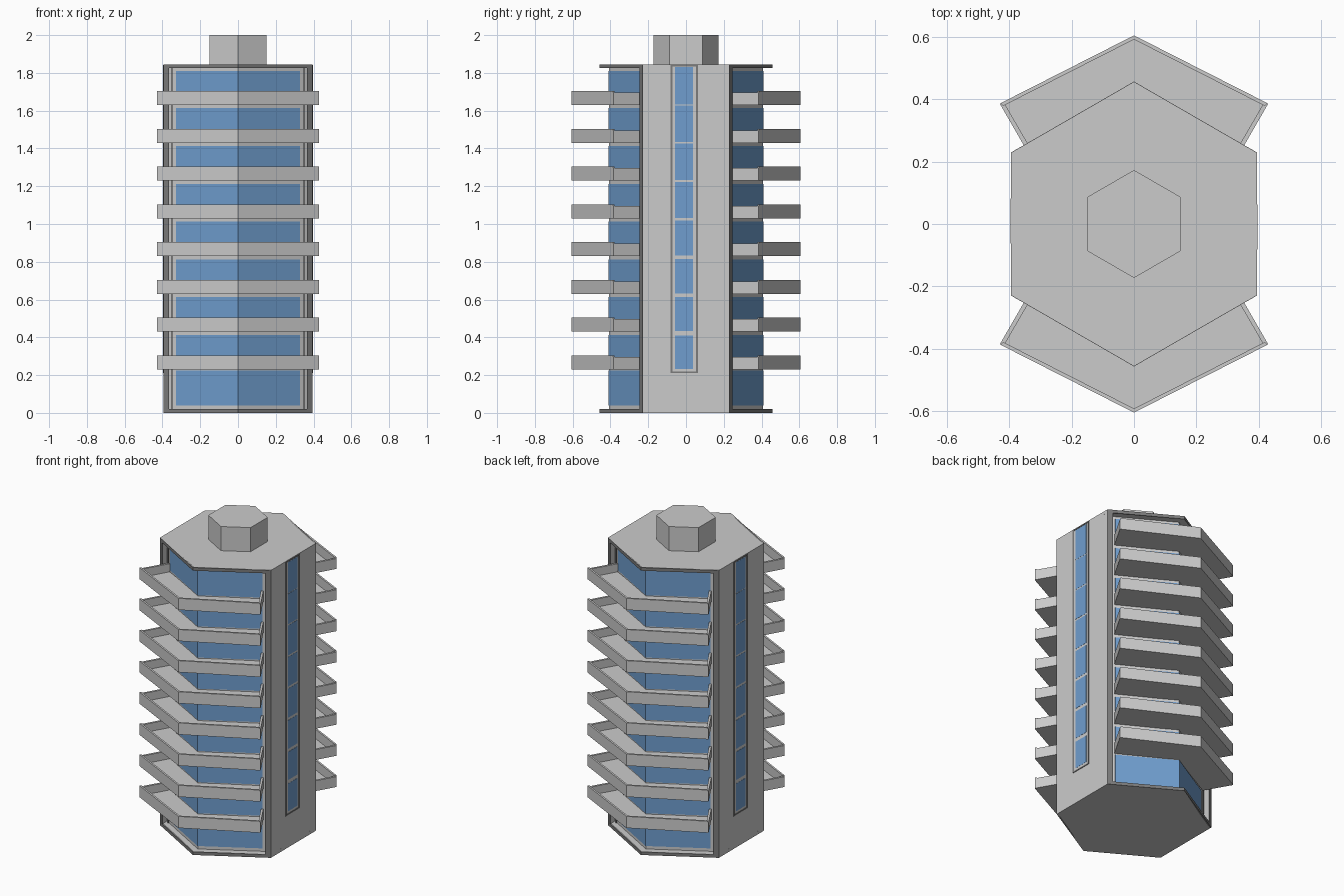
import bpy, math

if "Cube" in bpy.data.objects:
    bpy.data.objects.remove(bpy.data.objects["Cube"])


def material(name, color):
    m = bpy.data.materials.new(name)
    m.diffuse_color = color
    m.use_nodes = True
    m.node_tree.nodes["Principled BSDF"].inputs["Base Color"].default_value = m.diffuse_color
    return m


GLASS = material("blue_glass", (0.16, 0.34, 0.62, 1))
DARK = material("dark_trim", (0.2, 0.2, 0.2, 1))


def prism(name, pts, z0, z1, mat=None):
    """Extrude a plan outline from z0 to z1."""
    area = sum(a[0] * b[1] - b[0] * a[1] for a, b in zip(pts, pts[1:] + pts[:1]))
    if area < 0:
        pts = pts[::-1]
    n = len(pts)
    verts = [(x, y, z) for z in (z0, z1) for x, y in pts]
    faces = [tuple(range(n))[::-1], tuple(range(n, 2 * n))]
    faces += [(i, (i + 1) % n, n + (i + 1) % n, n + i) for i in range(n)]
    me = bpy.data.meshes.new(name)
    me.from_pydata(verts, [], faces)
    if mat:
        me.materials.append(mat)
    ob = bpy.data.objects.new(name, me)
    bpy.context.collection.objects.link(ob)
    return ob


def hexagon(r):
    return [(r * math.sin(k * math.pi / 3), r * math.cos(k * math.pi / 3)) for k in range(6)]


def vee(outer, inner, x_out, slope, x_in=None):
    """Pointed band across one end of the tower: apex at y=outer, thickness to y=inner."""
    x_in = x_in or x_out
    a, b = outer - slope * x_out, inner - slope * x_in
    return [(-x_out, a), (0, outer), (x_out, a), (x_in, b), (0, inner), (-x_in, b)]


def flip(pts, sx, sy):
    return [(x * sx, y * sy) for x, y in pts]


S = math.tan(math.radians(30))
R, TOP, W = 0.455, 1.845, 0.394

# Slabs, recessed core and roof box
prism("base_slab", hexagon(R), 0, 0.02)
prism("roof_slab", hexagon(R), TOP - 0.02, TOP)
c = 0.408 - S * 0.38
prism("core", [(0.38, c), (0, 0.408), (-0.38, c), (-0.38, -c), (0, -0.408), (0.38, -c)],
      0.01, TOP - 0.01)
prism("roof_box", hexagon(0.173), TOP, 2.0)

for sx in (-1, 1):
    # Solid side walls that form the recess edges
    fin = [(W, -0.2275), (W, 0.2275), (0.367, 0.243), (0.367, -0.243)]
    prism("side_wall", flip(fin, sx, 1), 0, TOP)

    # Vertical window strip in each side wall
    def panel(name, y0, y1, z0, z1, depth, mat=None):
        prism(name, flip([(W - 0.01, y0), (W + depth, y0), (W + depth, y1), (W - 0.01, y1)],
                         sx, sx), z0, z1, mat)
    for y0, y1 in ((-0.082, -0.072), (0.053, 0.063)):
        panel("strip_frame_side", y0, y1, 0.21, 1.842, 0.003, DARK)
    for z in (0.21, 1.834):
        panel("strip_frame_end", -0.072, 0.053, z, z + 0.008, 0.003, DARK)
    for i in range(8):
        panel("strip_window", -0.058, 0.038, 0.233 + 0.2 * i, 0.41 + 0.203 * i, 0.001, GLASS)

for sy in (-1, 1):
    # Dark trim around the recess
    for z in (0, TOP - 0.02):
        prism("recess_trim", flip(vee(R + 0.002, R - 0.01, W, S), 1, sy), z, z + 0.02, DARK)
    for sx in (-1, 1):
        trim = [(W, 0.2275), (W, 0.2298), (0.366, 0.246), (0.366, 0.24)]
        prism("recess_trim_side", flip(trim, sx, sy), 0, TOP, DARK)
        inner = [(0.345, 0.2), (0.345, 0.217), (0.353, 0.213), (0.353, 0.195)]
        prism("window_trim", flip(inner, sx, sy), 0.02, TOP - 0.02, DARK)

    # Wide window bands, one per floor
    for i in range(9):
        z0 = 0.04 if i == 0 else 0.05 + 0.2 * i
        z1 = 1.81 if i == 8 else 0.225 + 0.2 * i - (0.012 if i else 0)
        prism("window_band", flip(vee(0.411, 0.4, 0.328, S), 1, sy), z0, z1, GLASS)

    # Balconies: floor, pointed parapet and end walls
    for i in range(8):
        z = 0.23 + 0.2 * i
        floor = [(0, 0.6), (0.425, 0.383), (0.335, 0.222), (0, 0.405),
                 (-0.335, 0.222), (-0.425, 0.383)]
        prism("balcony_floor", flip(floor, 1, sy), z, z + 0.014)
        prism("balcony_parapet", flip(vee(0.605, 0.592, 0.428, 0.508, 0.42), 1, sy), z, z + 0.074)
        for sx in (-1, 1):
            end = [(0.43, 0.385), (0.336, 0.222), (0.324, 0.229), (0.418, 0.391)]
            prism("balcony_end", flip(end, sx, sy), z, z + 0.066)
